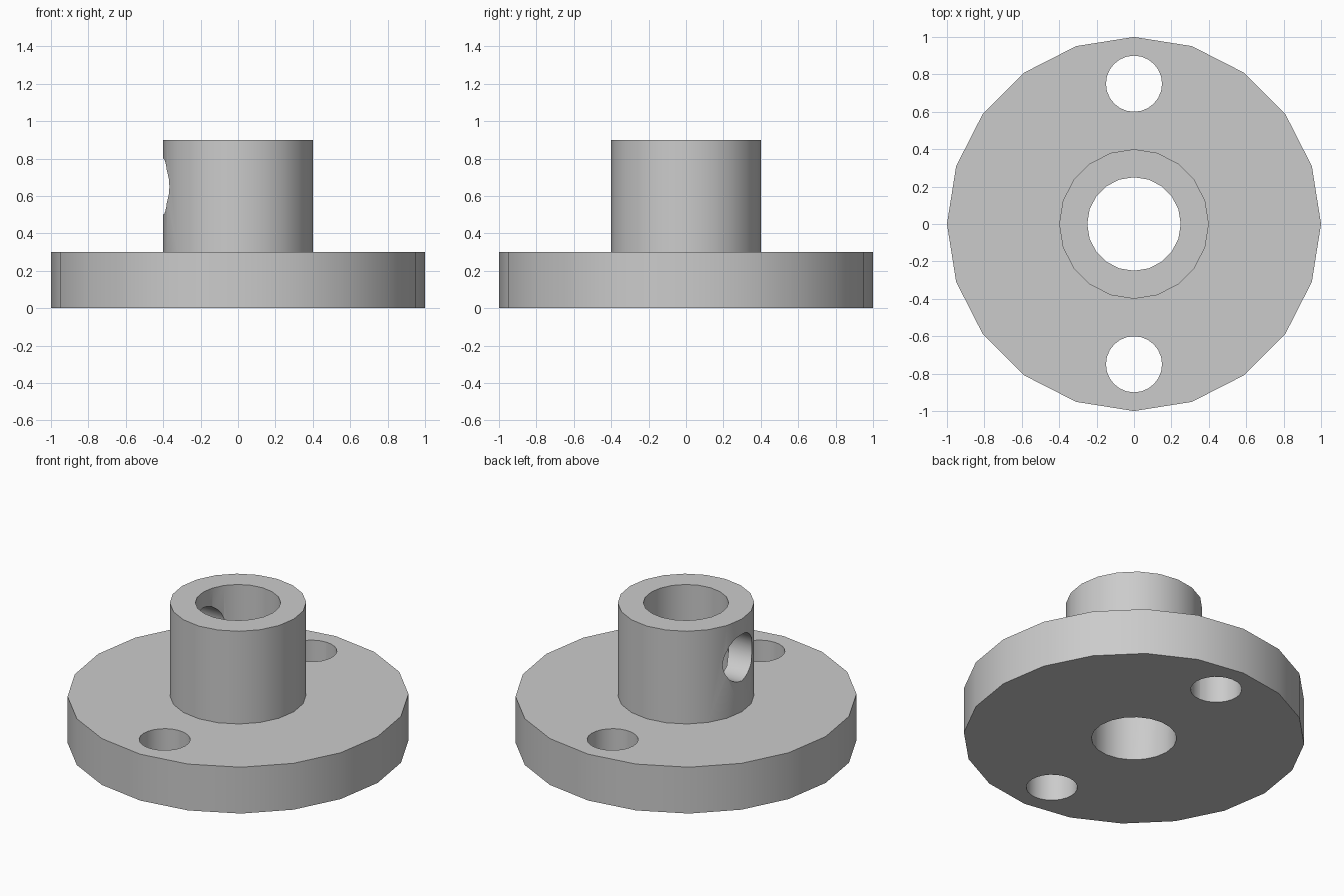
import bpy
import bmesh
from math import radians, tau
from mathutils import Matrix, Vector

SIDES = 20
FLANGE_R, HUB_R, BORE_R, HOLE_R = 1.0, 0.4, 0.25, 0.15
FLANGE_TOP, HUB_TOP = 0.3, 0.9

if "Cube" in bpy.data.objects:
    bpy.data.objects.remove(bpy.data.objects["Cube"], do_unlink=True)

# Plain grey metal
grey = bpy.data.materials.new("grey_metal")
colour = (0.6, 0.6, 0.6, 1)
grey.diffuse_color = colour
grey.use_nodes = True
grey.node_tree.nodes["Principled BSDF"].inputs["Base Color"].default_value = colour


def add_object(name, bm):
    bmesh.ops.recalc_face_normals(bm, faces=bm.faces)
    mesh = bpy.data.meshes.new(name)
    bm.to_mesh(mesh)
    bm.free()
    mesh.materials.append(grey)
    obj = bpy.data.objects.new(name, mesh)
    bpy.context.collection.objects.link(obj)
    return obj


def lathe(name, profile):
    """Turn a closed (radius, height) profile around z."""
    bm = bmesh.new()
    verts = [bm.verts.new((r, 0, z)) for r, z in profile]
    edges = [bm.edges.new((verts[i - 1], verts[i])) for i in range(len(verts))]
    bmesh.ops.spin(bm, geom=verts + edges, cent=(0, 0, 0), axis=(0, 0, 1),
                   angle=tau, steps=SIDES, use_merge=True)
    bmesh.ops.remove_doubles(bm, verts=bm.verts, dist=0.0001)
    return add_object(name, bm)


def drill(body, centre, depth, axis):
    """Cut a round hole through the body."""
    bm = bmesh.new()
    turn = Vector((0, 0, 1)).rotation_difference(Vector(axis)).to_matrix().to_4x4()
    bmesh.ops.create_cone(bm, cap_ends=True, segments=24, radius1=HOLE_R,
                          radius2=HOLE_R, depth=depth,
                          matrix=Matrix.Translation(centre) @ turn)
    cutter = add_object("hole_cutter", bm)
    cutter.hide_render = True
    cut = body.modifiers.new("hole", "BOOLEAN")
    cut.operation = "DIFFERENCE"
    cut.solver = "EXACT"
    cut.object = cutter
    bpy.context.view_layer.objects.active = body
    bpy.ops.object.modifier_apply(modifier=cut.name)
    bpy.data.objects.remove(cutter, do_unlink=True)


# Flange and hub with a central bore, turned as one solid
body = lathe("flanged_hub", [
    (BORE_R, 0), (FLANGE_R, 0), (FLANGE_R, FLANGE_TOP),
    (HUB_R, FLANGE_TOP), (HUB_R, HUB_TOP), (BORE_R, HUB_TOP)])

# Two bolt holes through the flange
for side in (-1, 1):
    drill(body, (0, side * 0.75, FLANGE_TOP / 2), 1, (0, 0, 1))

# Set screw hole through one side of the hub wall
drill(body, (-0.35, 0, 0.65), 0.6, (1, 0, 0))

# Smooth round walls with crisp rims
bpy.ops.object.select_all(action="DESELECT")
body.select_set(True)
bpy.context.view_layer.objects.active = body
bpy.ops.object.shade_smooth_by_angle(angle=radians(30))
